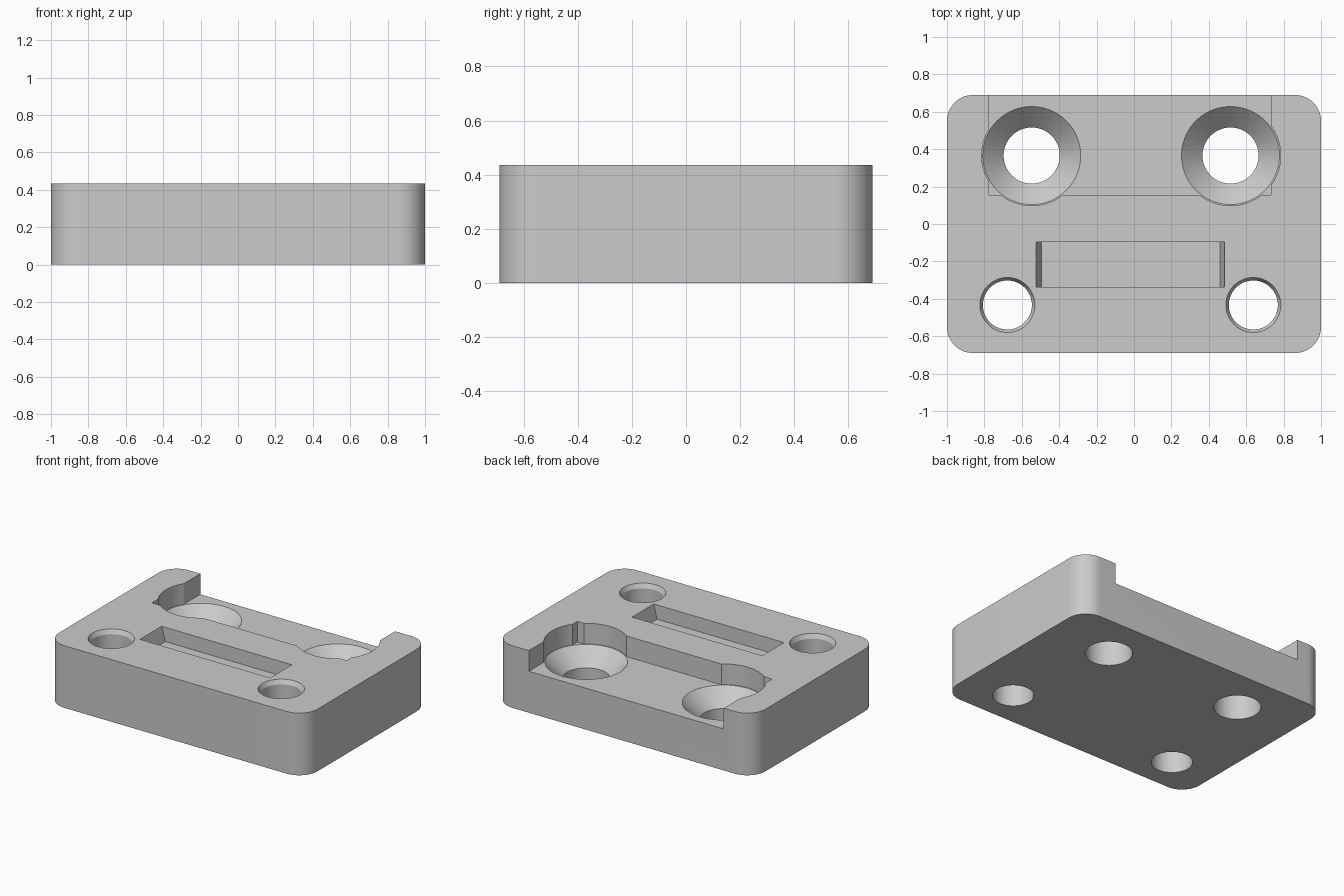
import bpy
import bmesh
from math import cos, sin, pi, radians

cube = bpy.data.objects.get("Cube")
if cube:
    bpy.data.objects.remove(cube, do_unlink=True)

HALF_X, HALF_Y, HEIGHT = 1.0, 0.69, 0.435
CORNER = 0.14
FLOOR = 0.29          # pocket floor
ABOVE, BELOW = 0.6, -0.2

grey = bpy.data.materials.new("plain grey")
grey.use_nodes = True
colour = (0.6, 0.6, 0.6, 1)
grey.diffuse_color = colour
grey.node_tree.nodes["Principled BSDF"].inputs["Base Color"].default_value = colour


def loft(name, loops):
    """Closed solid through matching loops of points, lowest first."""
    bm = bmesh.new()
    rings = [[bm.verts.new(p) for p in loop] for loop in loops]
    for low, high in zip(rings, rings[1:]):
        for i in range(len(low)):
            j = (i + 1) % len(low)
            bm.faces.new((low[i], low[j], high[j], high[i]))
    bm.faces.new(rings[0][::-1])
    bm.faces.new(rings[-1])
    bmesh.ops.recalc_face_normals(bm, faces=bm.faces)
    mesh = bpy.data.meshes.new(name)
    bm.to_mesh(mesh)
    bm.free()
    mesh.materials.append(grey)
    obj = bpy.data.objects.new(name, mesh)
    bpy.context.collection.objects.link(obj)
    return obj


def circle(x, y, r, z, n=96):
    return [(x + r * cos(2 * pi * i / n), y + r * sin(2 * pi * i / n), z) for i in range(n)]


def rectangle(x0, x1, y0, y1, z):
    return [(x0, y0, z), (x1, y0, z), (x1, y1, z), (x0, y1, z)]


def rounded_outline(z, steps=16):
    points = []
    for k, (sx, sy) in enumerate([(1, 1), (-1, 1), (-1, -1), (1, -1)]):
        for i in range(steps + 1):
            a = (k + i / steps) * pi / 2
            points.append((sx * (HALF_X - CORNER) + CORNER * cos(a),
                           sy * (HALF_Y - CORNER) + CORNER * sin(a), z))
    return points


def cut(body, cutter):
    cutter.hide_render = True
    mod = body.modifiers.new("cut", "BOOLEAN")
    mod.operation = "DIFFERENCE"
    mod.solver = "EXACT"
    mod.object = cutter
    bpy.context.view_layer.objects.active = body
    bpy.ops.object.modifier_apply(modifier=mod.name)
    bpy.data.objects.remove(cutter, do_unlink=True)


# Plate with rounded upright corners
plate = loft("mounting_plate", [rounded_outline(0), rounded_outline(HEIGHT)])

# Recess open to the back edge
cut(plate, loft("recess_cutter", [rectangle(-0.775, 0.733, 0.155, 1, z) for z in (FLOOR, ABOVE)]))

# Countersunk screw holes, with round clearance up through the recess
for x in (-0.547, 0.516):
    steps = [(0.15, BELOW), (0.15, FLOOR - 0.112), (0.262, FLOOR), (0.268, FLOOR), (0.268, ABOVE)]
    cut(plate, loft("screw_cutter", [circle(x, 0.366, r, z) for r, z in steps]))

# Front holes with a chamfered rim
for x in (-0.677, 0.638):
    steps = [(0.131, BELOW), (0.131, HEIGHT - 0.03), (0.147, HEIGHT), (0.147, ABOVE)]
    cut(plate, loft("hole_cutter", [circle(x, -0.433, r, z) for r, z in steps]))

# Slot with sloping ends
cut(plate, loft("slot_cutter", [
    rectangle(-0.495, 0.46, -0.337, -0.097, HEIGHT - 0.1),
    rectangle(-0.523, 0.485, -0.337, -0.097, HEIGHT),
    rectangle(-0.523, 0.485, -0.337, -0.097, ABOVE)]))

bpy.ops.object.select_all(action="DESELECT")
plate.select_set(True)
bpy.context.view_layer.objects.active = plate
bpy.ops.object.shade_smooth_by_angle(angle=radians(20))
